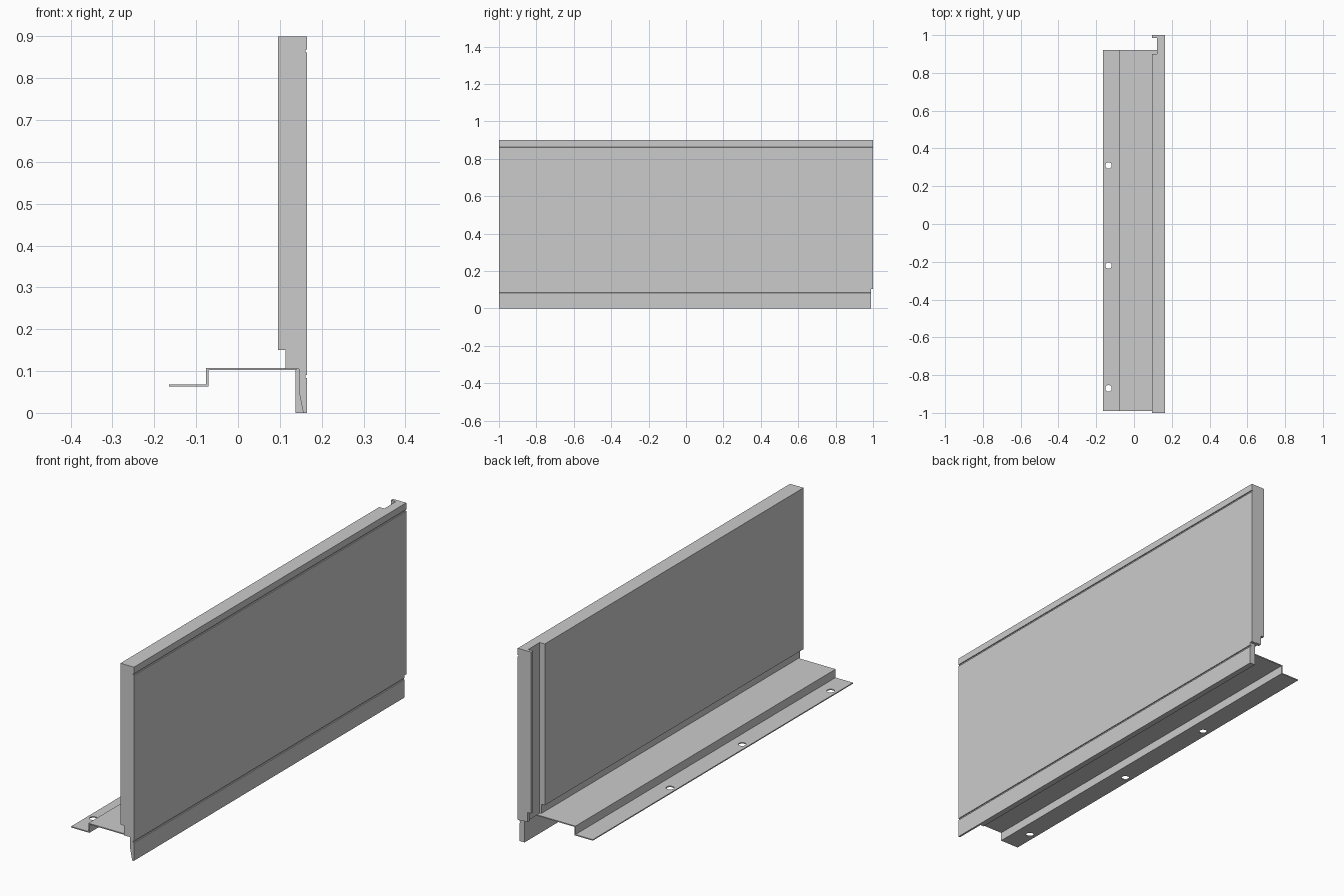
import bpy, bmesh, math

if "Cube" in bpy.data.objects:
    bpy.data.objects.remove(bpy.data.objects["Cube"])


def extrude_profile(name, pts, y0, y1):
    """Solid prism from an (x, z) outline running along y."""
    bm = bmesh.new()
    face = bm.faces.new([bm.verts.new((x, y0, z)) for x, z in pts])
    ext = bmesh.ops.extrude_face_region(bm, geom=[face])
    new = [v for v in ext["geom"] if isinstance(v, bmesh.types.BMVert)]
    bmesh.ops.translate(bm, vec=(0, y1 - y0, 0), verts=new)
    bmesh.ops.recalc_face_normals(bm, faces=bm.faces)
    mesh = bpy.data.meshes.new(name)
    bm.to_mesh(mesh)
    bm.free()
    ob = bpy.data.objects.new(name, mesh)
    bpy.context.collection.objects.link(ob)
    return ob


def box(name, x0, x1, y0, y1, z0, z1):
    return extrude_profile(name, [(x0, z0), (x1, z0), (x1, z1), (x0, z1)], y0, y1)


def cut(target, cutter):
    cutter.hide_render = True
    mod = target.modifiers.new("cut", 'BOOLEAN')
    mod.operation = 'DIFFERENCE'
    mod.solver = 'EXACT'
    mod.object = cutter
    bpy.context.view_layer.objects.active = target
    bpy.ops.object.modifier_apply(modifier=mod.name)
    bpy.data.objects.remove(cutter, do_unlink=True)


# Wall panel: cross-section with two shadow grooves and a recessed foot
BACK, FRONT = 0.096, 0.165
outline = [(BACK, 0.90), (BACK, 0.15), (0.114, 0.15), (0.114, 0.105),
           (0.138, 0.105), (0.138, 0.0), (FRONT, 0.0)]
for z in (0.087, 0.865):
    outline += [(FRONT, z - 0.004), (FRONT - 0.004, z - 0.003),
                (FRONT - 0.004, z + 0.003), (FRONT, z + 0.004)]
outline.append((FRONT, 0.90))
panel = extrude_profile("wall_panel", outline, -1.0, 1.0)

# Joint recess near the far end, leaving a thin end flange
cut(panel, box("recess_cutter", 0.05, 0.122, 0.90, 0.985, 0.06, 1.0))
# Shortened foot below the end flange
cut(panel, box("foot_cutter", 0.0, 0.3, 0.988, 1.1, -0.1, 0.103))
# Tapered overlap tab at the near end of the foot
cut(panel, extrude_profile("tab_cutter",
                           [(0.10, -0.05), (0.167, -0.05), (0.156, 0.0),
                            (0.146, 0.05), (0.146, 0.1049), (0.10, 0.1049)],
                           -1.1, -0.86))

# Stepped mounting bracket, bent from thin sheet
T = 0.005
bracket = extrude_profile("mounting_bracket", [
    (-0.165, 0.063), (-0.071, 0.063), (-0.071, 0.107 - T), (0.140, 0.107 - T),
    (0.140, 0.107), (-0.071 - T, 0.107), (-0.071 - T, 0.063 + T),
    (-0.165, 0.063 + T)], -0.99, 0.92)

# Fixing holes
for y in (0.31, -0.22, -0.87):
    bpy.ops.mesh.primitive_cylinder_add(vertices=24, radius=0.017, depth=0.06,
                                        location=(-0.135, y, 0.065))
    cut(bracket, bpy.context.object)
